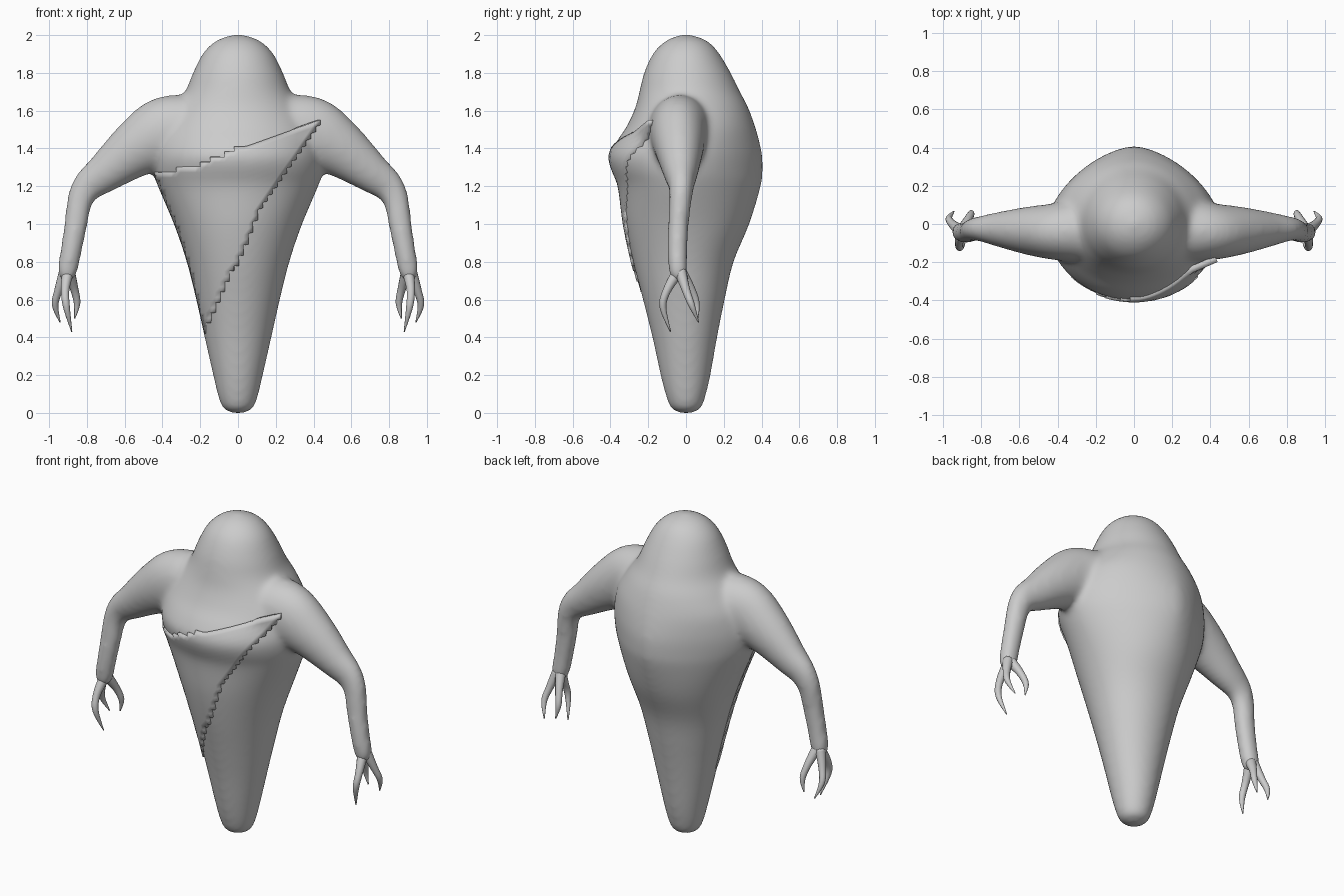
import bpy, bmesh, math
from mathutils import Vector
from mathutils.bvhtree import BVHTree

if "Cube" in bpy.data.objects:
    bpy.data.objects.remove(bpy.data.objects["Cube"])


def spline(rows, steps):
    """Catmull-Rom interpolation through rows of numbers."""
    out = []
    for i in range(len(rows) - 1):
        a, b = rows[max(i - 1, 0)], rows[i]
        c, d = rows[i + 1], rows[min(i + 2, len(rows) - 1)]
        for s in range(steps):
            t = s / steps
            out.append([0.5 * (2 * q + (r - p) * t + (2 * p - 5 * q + 4 * r - u) * t * t
                        + (3 * q - p - 3 * r + u) * t ** 3) for p, q, r, u in zip(a, b, c, d)])
    return out + [list(rows[-1])]


def loft(bm, rings):
    """Skin a list of closed point rings and cap both ends."""
    vs = [[bm.verts.new(p) for p in ring] for ring in rings]
    n = len(vs[0])
    for a, b in zip(vs, vs[1:]):
        for i in range(n):
            bm.faces.new((a[i], a[(i + 1) % n], b[(i + 1) % n], b[i]))
    bm.faces.new(vs[0])
    bm.faces.new(vs[-1])


def tube(bm, rows, side, n):
    """Rows are x, y, z, in-plane radius, y radius."""
    rings = []
    for i, (x, y, z, r, ry) in enumerate(rows):
        a, b = rows[max(i - 1, 0)], rows[min(i + 1, len(rows) - 1)]
        t = (Vector(b[:3]) - Vector(a[:3])).normalized()
        u = Vector((0, 1, 0)).cross(t).normalized()
        v = t.cross(u)
        ring = []
        for k in range(n):
            w = math.tau * k / n
            p = Vector((x, y, z)) + u * r * math.cos(w) + v * ry * math.sin(w)
            ring.append((p.x * side, p.y, p.z))
        rings.append(ring)
    loft(bm, rings)


def finish(bm, name):
    bmesh.ops.recalc_face_normals(bm, faces=bm.faces)
    me = bpy.data.meshes.new(name)
    bm.to_mesh(me)
    bm.free()
    ob = bpy.data.objects.new(name, me)
    bpy.context.collection.objects.link(ob)
    return ob


# Body profile: z, half width, front depth, back depth
profile = [(0.0, .035, .035, .035), (.025, .08, .08, .08), (.09, .106, .106, .104),
           (.2, .132, .135, .13), (.4, .177, .178, .165), (.6, .222, .228, .205),
           (.8, .272, .28, .252), (1.0, .34, .322, .335), (1.2, .425, .348, .396),
           (1.28, .45, .38, .406), (1.36, .455, .40, .404), (1.44, .44, .365, .388),
           (1.52, .41, .312, .365), (1.62, .34, .267, .328), (1.7, .28, .247, .286),
           (1.8, .238, .222, .237), (1.9, .188, .176, .178), (1.96, .13, .12, .125),
           (1.99, .07, .065, .065), (2.003, .015, .015, .015)]
bm = bmesh.new()
rings = []
for z, w, f, b in spline(profile, 4):
    # The back is a narrower hump around chest height
    hump = 2 - 0.4 * math.exp(-((z - 1.3) / 0.25) ** 2)
    ring = []
    for k in range(64):
        a = math.tau * k / 64
        c, s = math.cos(a), math.sin(a)
        e = hump if s > 0 else 2
        ring.append((w * math.copysign(abs(c) ** (2 / e), c),
                     (b if s > 0 else f) * math.copysign(abs(s) ** (2 / e), s), z))
    rings.append(ring)
loft(bm, rings)

# Arms, fused into the body by the remesh
arm = [(.20, -.03, 1.49, .18, .18), (.32, -.035, 1.49, .195, .165),
       (.42, -.04, 1.465, .19, .148), (.55, -.035, 1.39, .15, .127),
       (.70, -.028, 1.275, .108, .093), (.795, -.025, 1.20, .085, .068),
       (.838, -.03, 1.12, .068, .06), (.858, -.04, 1.0, .062, .056),
       (.885, -.045, .85, .057, .053), (.903, -.042, .75, .053, .05),
       (.906, -.035, .70, .03, .035)]
for side in (1, -1):
    tube(bm, spline(arm, 4), side, 24)
body = finish(bm, "body")
rm = body.modifiers.new("fuse", 'REMESH')
rm.mode = 'VOXEL'
rm.voxel_size = 0.016
rm.use_smooth_shade = True
sm = body.modifiers.new("soften", 'SMOOTH')
sm.factor = 0.5
sm.iterations = 14

# Three curved claws per hand: x, y, z, radius, radius
claws = [[(.90, -.04, .75, .032, .032), (.915, -.10, .65, .022, .022),
          (.908, -.122, .56, .018, .018), (.88, -.082, .43, .003, .003)],
         [(.915, -.03, .75, .032, .032), (.95, .0, .65, .022, .022),
          (.968, .03, .57, .017, .017), (.942, .066, .48, .003, .003)],
         [(.895, -.03, .75, .032, .032), (.868, .025, .66, .022, .022),
          (.852, .055, .58, .017, .017), (.865, .062, .50, .003, .003)]]
for side, label in ((1, "right"), (-1, "left")):
    bm = bmesh.new()
    for c in claws:
        tube(bm, spline(c, 5), side, 12)
    hand = finish(bm, "claws_" + label)
    hand.data.shade_smooth()

# Raised chest panel with stepped edges, draped over the body front
dg = bpy.context.evaluated_depsgraph_get()
dg.update()
tree = BVHTree.FromObject(body, dg)
widths = spline(profile, 4)


def lerp(table, v):
    for (a, p), (b, q) in zip(table, table[1:]):
        if v <= b:
            return p + (q - p) * max(0, (v - a) / (b - a))
    return table[-1][1]


width_at = [(r[0], r[1]) for r in widths]
top_edge = [(-.46, 1.26), (-.2, 1.315), (.04, 1.42), (.46, 1.57)]
low_edge = [(-.2, .40), (-.1, .62), (0, .80), (.1, 1.04), (.2, 1.20), (.3, 1.35), (.47, 1.58)]
DX, DZ = .0255, .0275


def corner(i, j):
    x = -.455 + i * DX
    z = .42 + j * DZ + max(0, x - .04) * .357   # rows tilt along the upper right edge
    x = max(x, -lerp(width_at, z) + .004)
    hit = tree.ray_cast(Vector((x, -1, z)), Vector((0, 1, 0)))[0]
    if hit is None or hit.y > -.02:
        hit = tree.find_nearest(Vector((x, -.1, z)))[0]
    y = hit.y
    if x > .1 and z > 1.25:
        y = min(y, -.175 - .43 * (.46 - x))
    return (x, y - .014, z)


bm = bmesh.new()
verts = {}
for i in range(36):
    for j in range(42):
        x = -.455 + (i + .5) * DX
        z = .42 + (j + .5) * DZ + max(0, x - .04) * .357
        if not lerp(low_edge, x) < z < lerp(top_edge, x):
            continue
        if x + DX / 2 < -lerp(width_at, z):
            continue
        f = []
        for key in ((i, j), (i + 1, j), (i + 1, j + 1), (i, j + 1)):
            if key not in verts:
                verts[key] = bm.verts.new(corner(*key))
            f.append(verts[key])
        bm.faces.new(f)
bmesh.ops.remove_doubles(bm, verts=bm.verts, dist=.0005)
panel = finish(bm, "chest_panel")
# Make sure the panel faces forward before thickening inwards
if sum(p.normal.y for p in panel.data.polygons) > 0:
    panel.data.flip_normals()
so = panel.modifiers.new("thickness", 'SOLIDIFY')
so.thickness = .035
so.offset = -1
bpy.context.view_layer.objects.active = panel
panel.select_set(True)
bpy.ops.object.shade_smooth_by_angle(angle=math.radians(35))
